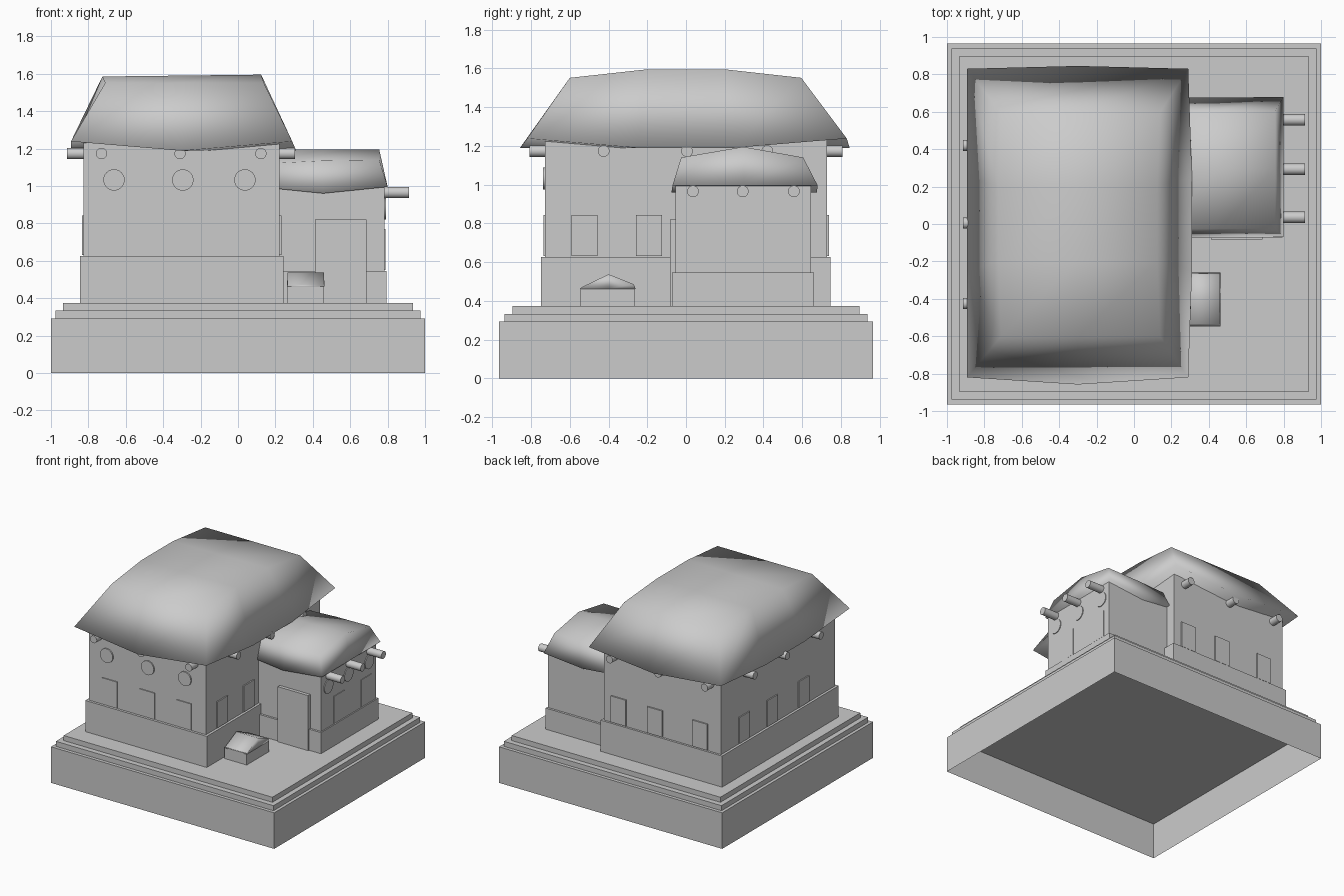
import bpy, bmesh
from mathutils import Vector
from math import pi

if "Cube" in bpy.data.objects:
    bpy.data.objects.remove(bpy.data.objects["Cube"])


def make_object(name, bm, smooth=False):
    bmesh.ops.recalc_face_normals(bm, faces=bm.faces)
    mesh = bpy.data.meshes.new(name)
    for f in bm.faces:
        f.smooth = smooth
    bm.to_mesh(mesh)
    bm.free()
    obj = bpy.data.objects.new(name, mesh)
    bpy.context.collection.objects.link(obj)
    return obj


def box(name, x0, x1, y0, y1, z0, z1, open_bottom=False):
    bm = bmesh.new()
    bmesh.ops.create_cube(bm, size=1)
    for v in bm.verts:
        v.co = Vector((x1 if v.co.x > 0 else x0, y1 if v.co.y > 0 else y0, z1 if v.co.z > 0 else z0))
    if open_bottom:
        low = [f for f in bm.faces if all(v.co.z == z0 for v in f.verts)]
        bmesh.ops.delete(bm, geom=low, context='FACES_ONLY')
    return make_object(name, bm)


def rod(name, a, b, r, sides=24):
    a, b = Vector(a), Vector(b)
    bm = bmesh.new()
    bmesh.ops.create_cone(bm, cap_ends=True, segments=sides, radius1=r, radius2=r, depth=(b - a).length)
    obj = make_object(name, bm, True)
    obj.data.transform((b - a).to_track_quat('Z', 'Y').to_matrix().to_4x4())
    obj.location = (a + b) / 2
    for o in bpy.context.selected_objects:
        o.select_set(False)
    obj.select_set(True)
    bpy.context.view_layer.objects.active = obj
    bpy.ops.object.shade_smooth_by_angle(angle=pi / 5)
    return obj


def roof(name, bottom, top, nx, ny):
    """Closed low-poly shell between two (nx+1) x (ny+1) grids given as functions."""
    bm = bmesh.new()
    lo = [[bm.verts.new(bottom(i, j)) for j in range(ny + 1)] for i in range(nx + 1)]
    hi = [[bm.verts.new(top(i, j)) for j in range(ny + 1)] for i in range(nx + 1)]
    for g in (lo, hi):
        for i in range(nx):
            for j in range(ny):
                bm.faces.new((g[i][j], g[i + 1][j], g[i + 1][j + 1], g[i][j + 1]))
    rim = [(i, 0) for i in range(nx)] + [(nx, j) for j in range(ny)]
    rim += [(i, ny) for i in range(nx, 0, -1)] + [(0, j) for j in range(ny, 0, -1)]
    for (a, b), (c, d) in zip(rim, rim[1:] + rim[:1]):
        bm.faces.new((lo[a][b], lo[c][d], hi[c][d], hi[a][b]))
    return make_object(name, bm, True)


# Base, open underneath, with two shallow steps on top
box("base", -1, 1, -.965, .965, 0, .292, True)
box("lower_step", -.975, .975, -.938, .938, .292, .333, True)
box("upper_step", -.935, .935, -.895, .895, .333, .374, True)

# Main house and side wing walls
box("main_plinth", -.845, .244, -.748, .745, .374, .626)
box("main_wall", -.825, .223, -.728, .728, .626, 1.235)
box("wing_plinth", .2, .794, -.072, .662, .374, .545)
box("wing_wall", .2, .784, -.055, .644, .545, 1.02)


# Main roof: 2 x 3 segments, eaves sag in the middle
def main_eave(i, j):
    x = (-.893, -.3, .29)[i]
    y = (-.82, -.25, .25, .83)[j]
    z = 1.19
    if i != 1 and j in (0, 3):
        z = 1.238
    elif i == 1 and j in (0, 3):
        y = -.858 if j == 0 else .845
        z = 1.188
    elif i == 2:
        x = .31
    return x, y, z


def main_crown(i, j):
    end = j in (0, 3)
    x = (-.71, -.3, .138)[i] if end else (-.725, -.3, .124)[i]
    return x, (-.6, -.2, .2, .595)[j], 1.551 if end else (1.585, 1.59, 1.595)[i]


roof("main_roof", main_eave, main_crown, 2, 3)


# Wing roof: 2 x 2 segments
def wing_eave(i, j):
    x, y, z = (.11, .455, .8)[i], (-.07, .3, .68)[j], .995
    if i == 1:
        z = .96
        y = (-.075, .3, .675)[j]
    return x, y, z


def wing_crown(i, j):
    return (.16, .45, .755)[i], (-.025, .295, .605)[j], 1.195 if j == 1 else (1.12, 1.135, 1.14)[i]


roof("wing_roof", wing_eave, wing_crown, 2, 2)

# Roof beam ends
for x in (-.73, -.31, .122):
    for s in (-1, 1):
        rod("roof_beam", (x, s * .68, 1.173), (x, s * .807, 1.173), .03)
for y in (-.425, .005, .42):
    rod("roof_beam", (-.78, y, 1.173), (-.915, y, 1.173), .03)
    rod("roof_beam", (.18, y, 1.173), (.305, y, 1.173), .03)

# Round vents
for x in (-.663, -.295, .037):
    rod("front_vent", (x, -.7, 1.032), (x, -.738, 1.032), .057, 32)
for y in (.036, .293, .557):
    rod("wing_beam", (.74, y, .965), (.914, y, .965), .03)
    rod("wing_vent", (.75, y, .878), (.79, y, .878), .057, 32)

# Shallow window panels
w, z0, z1 = .067, .632, .843
for x in (-.635, -.30, .025):
    box("front_window", x - w, x + w, -.736, -.7, z0, z1)
for x in (.09, -.235, -.64):
    box("back_window", x - w, x + w, .7, .739, z0, z1)
for y in (.44, .08, -.32):
    box("left_window", -.834, -.8, y - w, y + w, z0, z1)
for y in (-.525, -.19):
    box("right_window", .2, .233, y - w, y + w, z0, z1)
for y in (.17, .52):
    box("wing_window", .76, .789, y - w, y + w, .55, .77)

# Wing door
box("wing_door", .413, .686, -.082, -.03, .374, .82)

# Small shed beside the main house, with a soft rounded roof
box("shed_body", .262, .46, -.545, -.262, .374, .466)
roof("shed_roof", lambda i, j: ((.262, .462)[i], (-.548, -.4, -.26)[j], .462),
     lambda i, j: ((.265, .46)[i], (-.535, -.4, -.27)[j], (.472, .537, .486)[j]), 1, 2)
